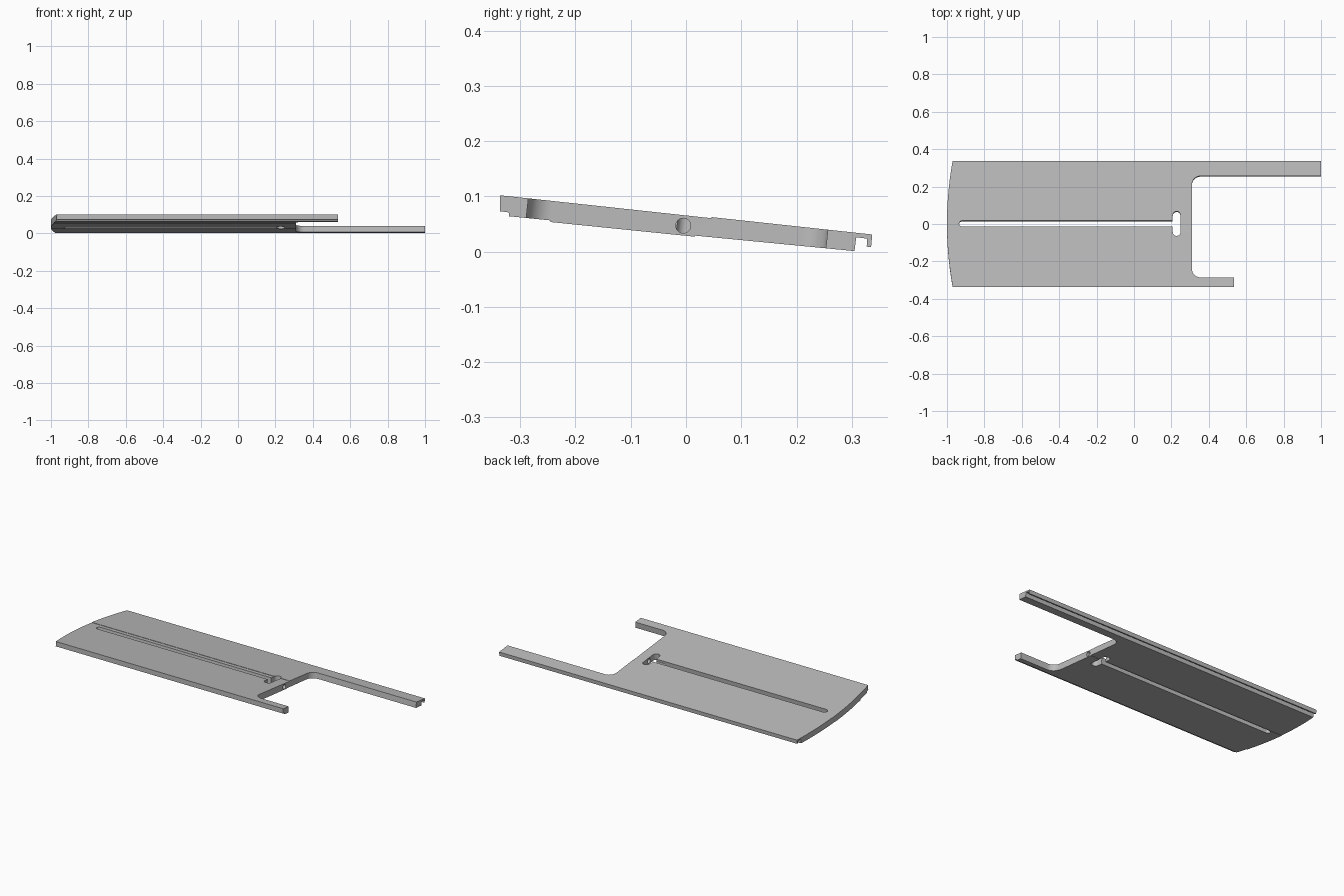
import bpy, bmesh
from math import radians, pi, sin, cos, atan
from mathutils import Matrix

cube = bpy.data.objects.get("Cube")
if cube:
    bpy.data.objects.remove(cube, do_unlink=True)

TILT = Matrix.Translation((0, 0, 0.047)) @ Matrix.Rotation(-atan(0.109), 4, 'X')

grey = bpy.data.materials.new("neutral grey")
grey.use_nodes = True
colour = (0.5, 0.5, 0.5, 1)
grey.diffuse_color = colour
grey.node_tree.nodes["Principled BSDF"].inputs["Base Color"].default_value = colour


def prism(name, points, offset, matrix=Matrix()):
    """Extrude a closed outline along the offset vector."""
    bm = bmesh.new()
    face = bm.faces.new([bm.verts.new(p) for p in points])
    ext = bmesh.ops.extrude_face_region(bm, geom=[face])
    verts = [g for g in ext["geom"] if isinstance(g, bmesh.types.BMVert)]
    bmesh.ops.translate(bm, verts=verts, vec=offset)
    bmesh.ops.recalc_face_normals(bm, faces=bm.faces)
    bm.transform(matrix)
    mesh = bpy.data.meshes.new(name)
    bm.to_mesh(mesh)
    bm.free()
    obj = bpy.data.objects.new(name, mesh)
    bpy.context.collection.objects.link(obj)
    mesh.materials.append(grey)
    return obj


def arc(cx, cy, r, start, end, steps=10):
    angles = [radians(start + (end - start) * i / steps) for i in range(steps + 1)]
    return [(cx + r * cos(a), cy + r * sin(a)) for a in angles]


def through_plate(name, outline):
    return prism(name, [(x, y, -0.3) for x, y in outline], (0, 0, 0.6), TILT)


def cut(target, cutter, operation):
    cutter.hide_render = True
    mod = target.modifiers.new(cutter.name, 'BOOLEAN')
    mod.object, mod.operation, mod.solver = cutter, operation, 'EXACT'
    bpy.context.view_layer.objects.active = target
    bpy.ops.object.modifier_apply(modifier=mod.name)
    bpy.data.objects.remove(cutter, do_unlink=True)


# Cross-section with lapped long edges and shallow steps
section = [(-0.337, 0.102), (0.046, 0.0605), (0.046, 0.0625), (0.337, 0.031),
           (0.335, 0.008), (0.327, 0.009), (0.328, 0.0235), (0.308, 0.026),
           (0.305, 0.001), (0.016, 0.029), (0.016, 0.027), (-0.245, 0.0535),
           (-0.245, 0.0565), (-0.32, 0.064), (-0.321, 0.071), (-0.337, 0.073)]
plate = prism("slotted_plate", [(-1.1, y, z) for y, z in section], (2.2, 0, 0))

# Plan outline: bowed end, open recess and two unequal arms
bow = [(-1 + 0.03 * (y / 0.335) ** 2, y) for y in [0.4 - 0.8 * i / 24 for i in range(25)]]
r = 0.045
outline = (bow + [(0.535, -0.4), (0.535, -0.289)]
           + arc(0.31 + r, -0.289 + r, r, 270, 180)
           + arc(0.31 + r, 0.256 - r, r, 180, 90)
           + [(1, 0.256), (1, 0.4)])
cut(plate, through_plate("plan_outline", outline), 'INTERSECT')

# Long slot ending in a rounded crosswise opening
w = 0.016
slot = (arc(-0.935 + w, 0, w, 90, 270) + arc(0.228, -0.045, 0.021, 180, 360)
        + arc(0.228, 0.045, 0.021, 0, 180))
slot = arc(-0.935 + w, 0, w, 90, 270) + [(0.207, -w)] + slot[11:] + [(0.207, w)]
cut(plate, through_plate("slot_cutter", slot), 'DIFFERENCE')

# Bore from the recess into the crosswise opening
bore = arc(-0.005, 0.047, 0.0135, 0, 345, 23)
cut(plate, prism("bore_cutter", [(0.15, y, z) for y, z in bore], (0.25, 0, 0)), 'DIFFERENCE')

bpy.ops.object.select_all(action='DESELECT')
plate.select_set(True)
bpy.context.view_layer.objects.active = plate
bpy.ops.object.shade_smooth_by_angle(angle=radians(25))
